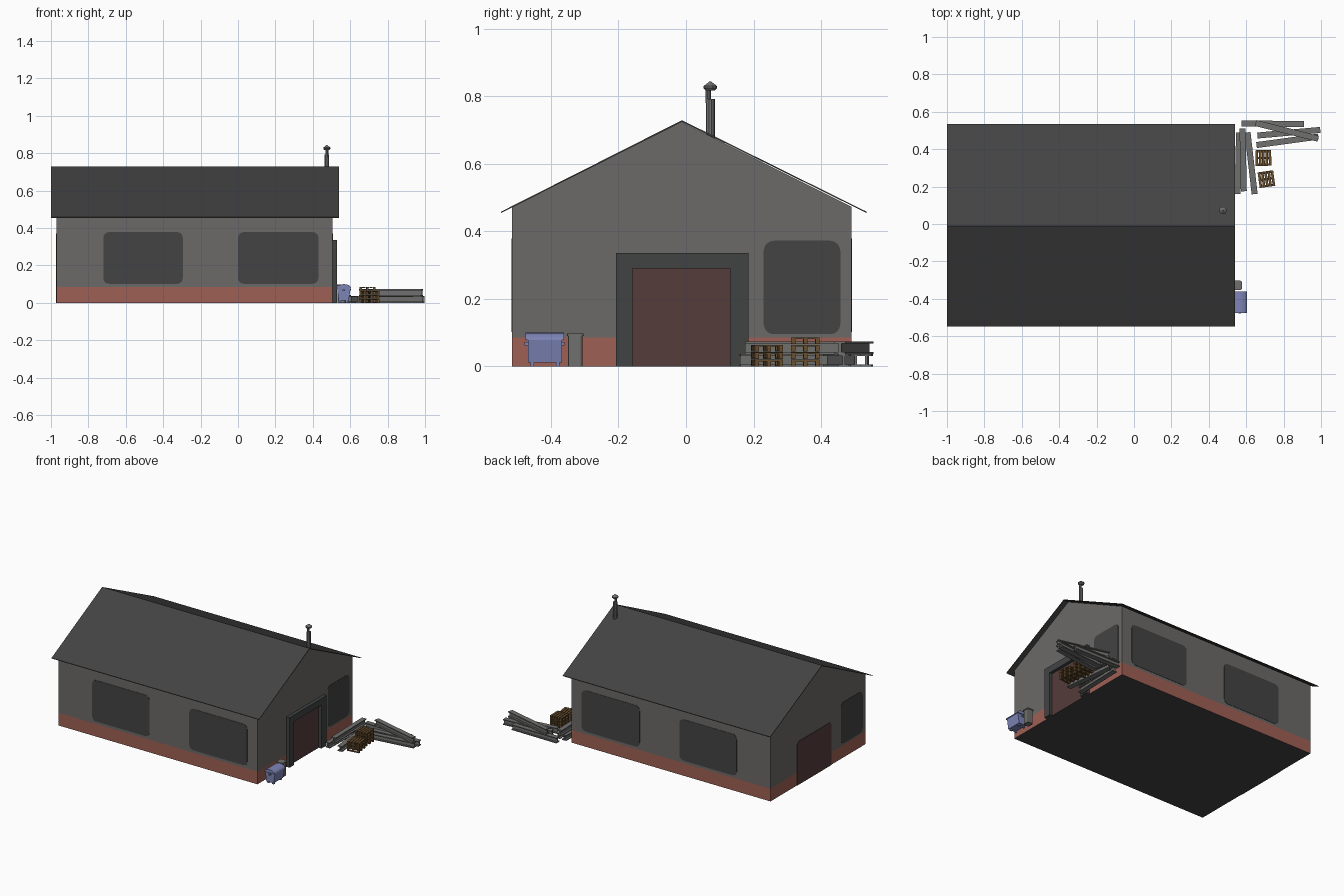
import bpy, bmesh, math
from mathutils import Matrix, Vector

if "Cube" in bpy.data.objects:
    bpy.data.objects.remove(bpy.data.objects["Cube"])


def material(name, r, g, b):
    lin = [((c / 255 + 0.055) / 1.055) ** 2.4 for c in (r, g, b)]
    m = bpy.data.materials.new(name)
    m.diffuse_color = (*lin, 1)
    m.use_nodes = True
    m.node_tree.nodes["Principled BSDF"].inputs["Base Color"].default_value = m.diffuse_color
    return m


WALL = material("wall grey", 108, 106, 104)
ROOF = material("roof dark grey", 67, 67, 67)
BRICK = material("brick red", 158, 96, 84)
DOOR = material("door maroon", 86, 60, 60)
FRAME = material("frame charcoal", 65, 67, 68)
BLUE = material("bin blue", 125, 132, 182)
WOOD = material("pallet brown", 106, 80, 48)
STEEL = material("steel grey", 112, 112, 111)


def finish(name, bm, *mats):
    bmesh.ops.recalc_face_normals(bm, faces=bm.faces)
    me = bpy.data.meshes.new(name)
    bm.to_mesh(me)
    bm.free()
    for m in mats:
        me.materials.append(m)
    ob = bpy.data.objects.new(name, me)
    bpy.context.collection.objects.link(ob)
    return ob


def add_prism(bm, pts, axis, a, b):
    """Extrude a 2D outline along an axis from a to b."""
    def place(p, t):
        u, v = p
        return {"x": (t, u, v), "y": (u, t, v), "z": (u, v, t)}[axis]
    lo = [bm.verts.new(place(p, a)) for p in pts]
    hi = [bm.verts.new(place(p, b)) for p in pts]
    bm.faces.new(lo[::-1])
    bm.faces.new(hi)
    n = len(pts)
    for i in range(n):
        j = (i + 1) % n
        bm.faces.new((lo[i], lo[j], hi[j], hi[i]))
    return lo + hi


def rect(u0, u1, v0, v1):
    return [(u0, v0), (u1, v0), (u1, v1), (u0, v1)]


def add_box(bm, x0, x1, y0, y1, z0, z1):
    return add_prism(bm, rect(x0, x1, y0, y1), "z", z0, z1)


def rounded(u0, u1, v0, v1, r=0.03, n=4):
    pts = []
    for k, (cu, cv) in enumerate([(u1 - r, v1 - r), (u0 + r, v1 - r), (u0 + r, v0 + r), (u1 - r, v0 + r)]):
        for i in range(n + 1):
            t = math.pi / 2 * (k + i / n)
            pts.append((cu + r * math.cos(t), cv + r * math.sin(t)))
    return pts


def prism(name, pts, axis, a, b, mat):
    bm = bmesh.new()
    add_prism(bm, pts, axis, a, b)
    return finish(name, bm, mat)


X0, X1, Y0, Y1, YM = -0.97, 0.505, -0.515, 0.49, -0.012

# Gabled hall with a brick plinth, coloured by height
bm = bmesh.new()
add_prism(bm, [(Y0, 0), (Y1, 0), (Y1, 0.473), (YM, 0.724), (Y0, 0.473)], "x", X0, X1)
bmesh.ops.bisect_plane(bm, geom=bm.verts[:] + bm.edges[:] + bm.faces[:],
                       plane_co=(0, 0, 0.085), plane_no=(0, 0, 1))
for f in bm.faces:
    z = f.calc_center_median().z
    f.material_index = 2 if z < 0.001 else 1 if z < 0.085 else 0
finish("hall_walls", bm, WALL, BRICK, ROOF)

# Thin sheet roof
prism("roof", [(-0.548, 0.454), (YM, 0.724), (0.535, 0.454),
               (0.535, 0.458), (YM, 0.729), (-0.548, 0.458)], "x", -1.0, 0.54, ROOF)

# Windows: two on each long side, one on each gable
for side, y in (("front", Y0), ("back", Y1)):
    for i, (a, b) in enumerate([(-0.72, -0.295), (0.0, 0.43)]):
        prism(f"{side}_window_{i}", rounded(a, b, 0.102, 0.378), "y", y - 0.002, y + 0.002, ROOF)
prism("right_window", rounded(0.23, 0.457, 0.095, 0.372), "x", X1 - 0.002, X1 + 0.002, ROOF)
prism("left_window", rounded(-0.485, -0.255, 0.095, 0.372), "x", X0 - 0.002, X0 + 0.002, ROOF)

# Gates and the right gate surround
prism("right_gate", rect(-0.158, 0.13, 0, 0.29), "x", X1 - 0.002, X1 + 0.003, DOOR)
prism("left_gate", [(-0.155, 0), (0.21, 0), (0.21, 0.275), (0.19, 0.29), (-0.135, 0.29), (-0.155, 0.275)],
      "x", X0 - 0.003, X0 + 0.002, DOOR)
prism("gate_frame", [(-0.208, 0), (-0.158, 0), (-0.158, 0.29), (0.13, 0.29),
                     (0.13, 0), (0.185, 0), (0.185, 0.335), (-0.208, 0.335)], "x", X1 - 0.002, 0.528, FRAME)


def add_cone(bm, x, y, z0, z1, r0, r1, n=10):
    bmesh.ops.create_cone(bm, cap_ends=True, segments=n, radius1=r0, radius2=r1, depth=z1 - z0,
                          matrix=Matrix.Translation((x, y, (z0 + z1) / 2)))


# Flue pipe with a capped cowl
bm = bmesh.new()
add_cone(bm, 0.475, 0.072, 0.66, 0.792, 0.0135, 0.0135)
add_cone(bm, 0.475, 0.066, 0.78, 0.822, 0.008, 0.008)
add_cone(bm, 0.475, 0.072, 0.817, 0.824, 0.014, 0.02)
add_cone(bm, 0.475, 0.072, 0.824, 0.830, 0.02, 0.02)
add_cone(bm, 0.475, 0.072, 0.830, 0.843, 0.02, 0.003)
finish("flue_pipe", bm, STEEL)

# Blue waste container: tapered tub, domed lid, feet and side trunnions
bm = bmesh.new()
add_prism(bm, [(0.538, 0.012), (0.592, 0.012), (0.602, 0.078), (0.53, 0.078)], "y", -0.468, -0.367)
dome = [(0.566 + 0.039 * math.cos(math.pi * i / 8), 0.078 + 0.022 * math.sin(math.pi * i / 8)) for i in range(9)]
add_prism(bm, dome, "y", -0.476, -0.362)
for x in (0.545, 0.582):
    for y in (-0.46, -0.385):
        add_box(bm, x - 0.006, x + 0.006, y, y + 0.01, 0, 0.014)
add_box(bm, 0.56, 0.572, -0.478, -0.36, 0.062, 0.072)
finish("waste_container", bm, BLUE)

# Small grey bin
bm = bmesh.new()
add_prism(bm, rounded(0.532, 0.574, -0.35, -0.306, 0.008, 2), "z", 0, 0.09)
add_prism(bm, rounded(0.529, 0.577, -0.353, -0.303, 0.008, 2), "z", 0.09, 0.097)
finish("small_bin", bm, STEEL)


# Pallet stacks: slats over bearers over skids
def pallet_stack(name, x, y, count, angle):
    bm = bmesh.new()
    h, s = 0.022, 0.042
    for k in range(count):
        z = k * h
        for i in (-1, 0, 1):
            c = i * 0.036
            add_box(bm, -s, s, c - 0.006, c + 0.006, z, z + 0.004)
            for j in (-1, 0, 1):
                d = j * 0.036
                add_box(bm, d - 0.006, d + 0.006, c - 0.006, c + 0.006, z + 0.004, z + 0.0145)
        for i in range(5):
            c = -0.035 + i * 0.0175
            add_box(bm, c - 0.0068, c + 0.0068, -s, s, z + 0.0145, z + 0.0195)
    ob = finish(name, bm, WOOD)
    ob.location = (x, y, 0)
    ob.rotation_euler.z = math.radians(angle)


pallet_stack("tall_pallet_stack", 0.692, 0.353, 4, 1)
pallet_stack("low_pallet_stack", 0.708, 0.24, 3, 8)


# Steel I-beams lying in two layers
def beam(name, p, q, z):
    p, q = Vector(p), Vector(q)
    d = q - p
    w, h, web, fl = 0.016, 0.036, 0.004, 0.006
    half = [(w, 0), (w, fl), (web, fl), (web, h - fl), (w, h - fl), (w, h)]
    pts = half + [(-u, v) for u, v in reversed(half)]
    ob = prism(name, pts, "x", 0, d.length, STEEL)
    ob.location = (p.x, p.y, z)
    ob.rotation_euler.z = math.atan2(d.y, d.x)


beams = [((0.575, 0.538), (0.91, 0.534), 0), ((0.66, 0.473), (0.996, 0.503), 0),
         ((0.655, 0.422), (0.985, 0.467), 0), ((0.65, 0.54), (0.985, 0.456), 0.037),
         ((0.553, 0.16), (0.562, 0.49), 0), ((0.645, 0.16), (0.607, 0.49), 0),
         ((0.587, 0.175), (0.58, 0.51), 0.037)]
for i, (p, q, z) in enumerate(beams):
    beam(f"steel_beam_{i}", p, q, z)
